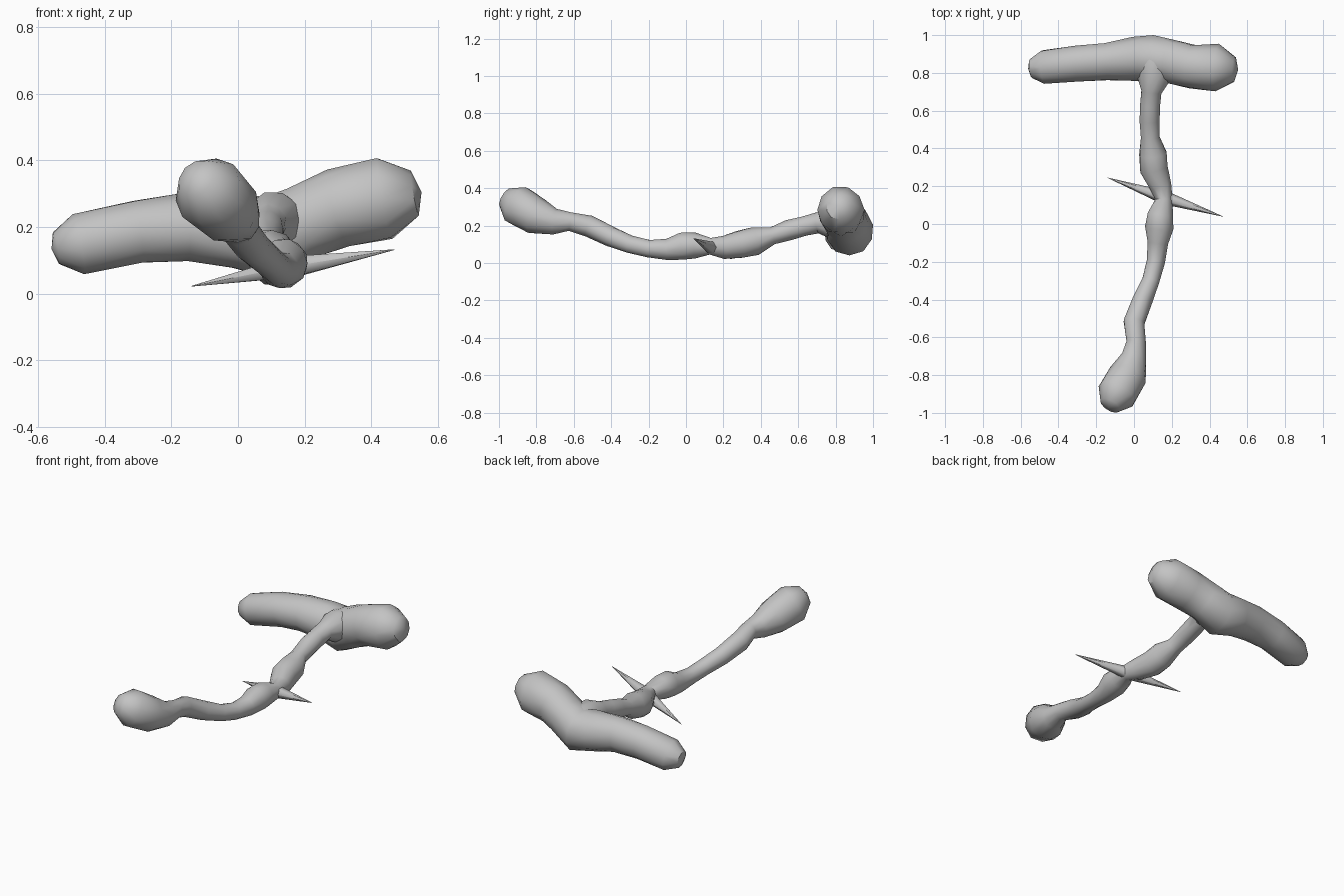
import bpy
import bmesh
import math
import random
from mathutils import Vector

random.seed(4)
if "Cube" in bpy.data.objects:
    bpy.data.objects.remove(bpy.data.objects["Cube"], do_unlink=True)

# One plain grey material
grey = bpy.data.materials.new("plain grey")
grey.use_nodes = True
colour = (0.55, 0.55, 0.55, 1)
grey.diffuse_color = colour
grey.node_tree.nodes["Principled BSDF"].inputs["Base Color"].default_value = colour


def tube(name, path, sides=10, jitter=0.03, cap_start=True, cap_end=True, angle=40):
    """Faceted limb through (x, y, z, radius) points, with blunt rounded ends."""
    pts = [Vector(p[:3]) for p in path]
    radii = [p[3] for p in path]
    if cap_start:
        d = (pts[0] - pts[1]).normalized()
        pts.insert(0, pts[0] + d * radii[0] * 0.75)
        radii.insert(0, radii[0] * 0.55)
    if cap_end:
        d = (pts[-1] - pts[-2]).normalized()
        pts.append(pts[-1] + d * radii[-1] * 0.75)
        radii.append(radii[-1] * 0.55)
    bm = bmesh.new()
    rings = []
    for i, (p, r) in enumerate(zip(pts, radii)):
        along = (pts[min(i + 1, len(pts) - 1)] - pts[max(i - 1, 0)]).normalized()
        side = along.cross(Vector((0, 0, 1))).normalized()
        up = side.cross(along)
        ring = []
        for k in range(sides):
            a = math.tau * (k + 0.5 * (i % 2)) / sides
            rr = r * (1.02 + random.uniform(-jitter, jitter))
            ring.append(bm.verts.new(p + (side * math.cos(a) + up * math.sin(a)) * rr))
        rings.append(ring)
    # Staggered rings are joined by triangles
    for i in range(len(rings) - 1):
        a, b = rings[i], rings[i + 1]
        for k in range(sides):
            n = (k + 1) % sides
            if i % 2 == 0:
                bm.faces.new((a[k], a[n], b[k]))
                bm.faces.new((a[n], b[n], b[k]))
            else:
                bm.faces.new((a[k], a[n], b[n]))
                bm.faces.new((a[k], b[n], b[k]))
    # Slightly domed end caps
    for j, other in ((0, 1), (-1, -2)):
        ring = rings[j]
        out = (pts[j] - pts[other]).normalized()
        tip = bm.verts.new(pts[j] + out * radii[j] * 0.3)
        for k in range(sides):
            bm.faces.new((ring[k], ring[(k + 1) % sides], tip))
    bmesh.ops.recalc_face_normals(bm, faces=bm.faces)
    mesh = bpy.data.meshes.new(name)
    bm.to_mesh(mesh)
    bm.free()
    mesh.materials.append(grey)
    obj = bpy.data.objects.new(name, mesh)
    bpy.context.collection.objects.link(obj)
    bpy.ops.object.select_all(action="DESELECT")
    obj.select_set(True)
    bpy.context.view_layer.objects.active = obj
    bpy.ops.object.shade_smooth_by_angle(angle=math.radians(angle))
    return obj


# Thick crossbar, rising to the left and sagging at the middle
tube("crossbar", [
    (-0.48, 0.83, 0.15, 0.09), (-0.3, 0.85, 0.185, 0.095),
    (-0.15, 0.86, 0.2, 0.1), (0, 0.875, 0.185, 0.115),
    (0.1, 0.875, 0.165, 0.125), (0.2, 0.86, 0.215, 0.115),
    (0.3, 0.835, 0.26, 0.117), (0.44, 0.825, 0.285, 0.124),
])

# Knobbly handle, swelling and pinching along its length
tube("handle", [
    (-0.09, -0.9, 0.31, 0.107), (-0.03, -0.8, 0.25, 0.1),
    (0, -0.7, 0.222, 0.068), (0.01, -0.62, 0.222, 0.05),
    (0, -0.52, 0.198, 0.056), (0.045, -0.4, 0.14, 0.052),
    (0.09, -0.3, 0.1, 0.047), (0.115, -0.2, 0.077, 0.047),
    (0.125, -0.1, 0.073, 0.056), (0.135, -0.02, 0.09, 0.074),
    (0.14, 0.05, 0.095, 0.068), (0.158, 0.13, 0.09, 0.045),
    (0.142, 0.2, 0.085, 0.06), (0.105, 0.29, 0.1, 0.074),
    (0.1, 0.37, 0.118, 0.073), (0.085, 0.46, 0.145, 0.048),
    (0.082, 0.55, 0.175, 0.054), (0.085, 0.63, 0.198, 0.053),
    (0.092, 0.7, 0.215, 0.054), (0.105, 0.77, 0.22, 0.085),
    (0.11, 0.85, 0.2, 0.1),
], cap_end=False)

# Two slim spikes leaving the pinched waist
root = (0.162, 0.14, 0.08, 0.036)
for name, tip in (("left_spike", (0.47, 0.04, 0.132)),
                  ("right_spike", (-0.14, 0.245, 0.022))):
    tube(name, [root, (*tip, 0.001)], sides=6, jitter=0,
         cap_start=False, cap_end=False)
